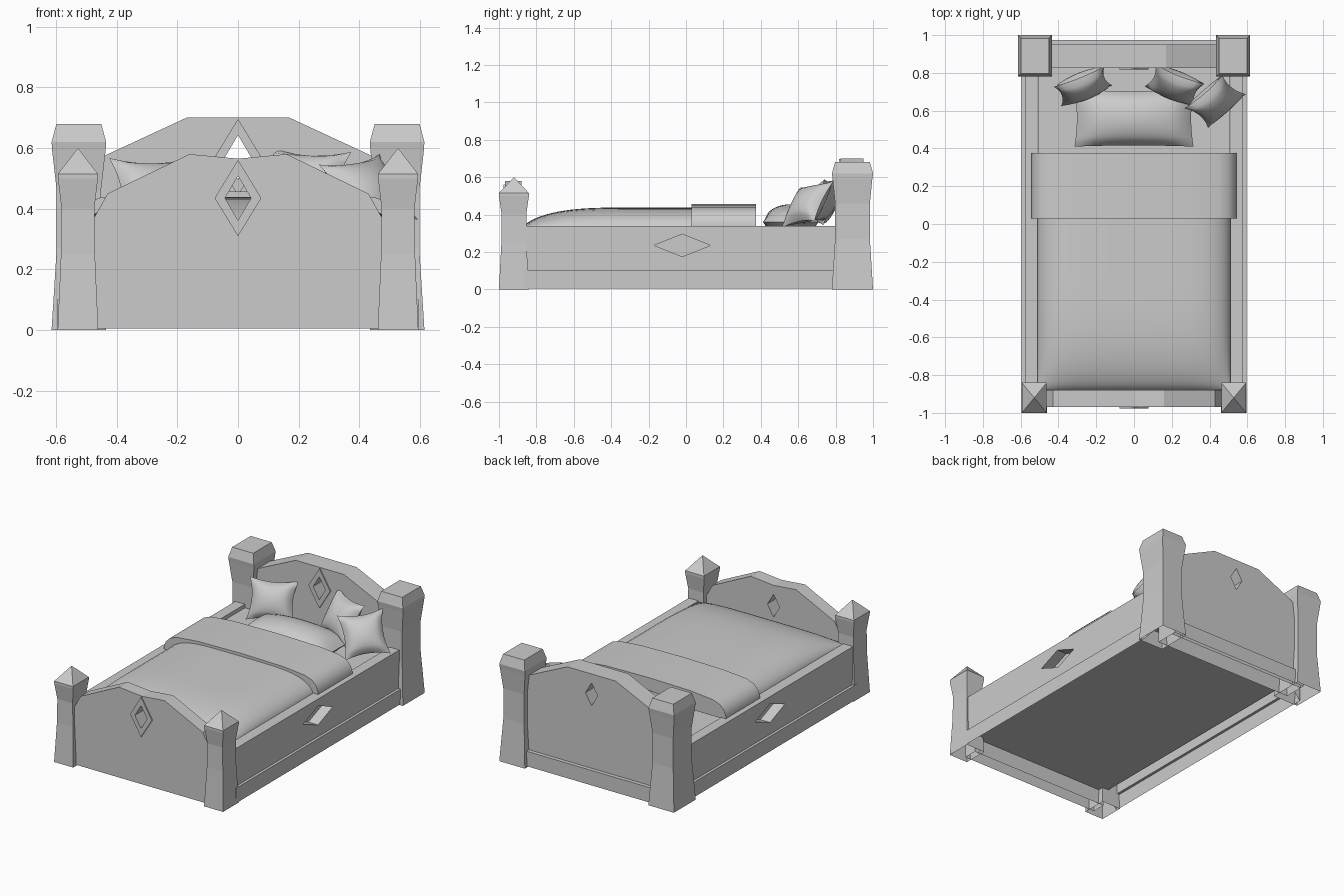
import bpy, bmesh, math
from mathutils import Matrix

cube = bpy.data.objects.get("Cube")
if cube:
    bpy.data.objects.remove(cube)

GREY = (0.6, 0.6, 0.6, 1)
mat = bpy.data.materials.new("plain_grey")
mat.use_nodes = True
mat.diffuse_color = GREY
mat.node_tree.nodes["Principled BSDF"].inputs["Base Color"].default_value = GREY


def finish(name, bm, smooth=False):
    bmesh.ops.recalc_face_normals(bm, faces=bm.faces)
    me = bpy.data.meshes.new(name)
    bm.to_mesh(me)
    bm.free()
    me.materials.append(mat)
    ob = bpy.data.objects.new(name, me)
    bpy.context.collection.objects.link(ob)
    if smooth:
        activate(ob)
        bpy.ops.object.shade_smooth_by_angle(angle=math.radians(40))
    return ob


def activate(ob):
    bpy.ops.object.select_all(action='DESELECT')
    ob.select_set(True)
    bpy.context.view_layer.objects.active = ob


def prism(name, outline, start, end, axis='y', smooth=False):
    """Extrude a 2D outline (x,z along y, or y,z along x)."""
    bm = bmesh.new()
    rings = []
    for d in (start, end):
        rings.append([bm.verts.new((a, d, b) if axis == 'y' else (d, a, b)) for a, b in outline])
    bm.faces.new(rings[0])
    bm.faces.new(rings[1])
    n = len(outline)
    for i in range(n):
        j = (i + 1) % n
        bm.faces.new((rings[0][i], rings[0][j], rings[1][j], rings[1][i]))
    return finish(name, bm, smooth)


def box(name, x, y, z):
    return prism(name, [(x[0], z[0]), (x[1], z[0]), (x[1], z[1]), (x[0], z[1])], *y)


def mirrored(half):
    """Complete a right-hand outline, given from bottom to top, on the left."""
    return half + [(-x, z) for x, z in reversed(half) if x > 0]


def diamond(a, z, w, h):
    return [(a - w, z), (a, z - h), (a + w, z), (a, z + h)]


def cut(ob, outline, start, end, axis='y'):
    cutter = prism("cutter", outline, start, end, axis)
    mod = ob.modifiers.new("hole", 'BOOLEAN')
    mod.operation, mod.solver, mod.object = 'DIFFERENCE', 'EXACT', cutter
    activate(ob)
    bpy.ops.object.modifier_apply(modifier=mod.name)
    bpy.data.objects.remove(cutter)


def open_bottom(ob):
    """Leave the part hollow underneath."""
    bm = bmesh.new()
    bm.from_mesh(ob.data)
    under = [f for f in bm.faces
             if f.normal.z < -.3 and min(v.co.z for v in f.verts) < .01]
    bmesh.ops.delete(bm, geom=under, context='FACES')
    bm.to_mesh(ob.data)
    bm.free()


def post(name, x, y, sections):
    """Loft a square post through (z, half width, half depth) sections."""
    bm = bmesh.new()
    last = None
    for z, hx, hy in sections:
        ring = [bm.verts.new((x + sx * hx, y + sy * hy, z))
                for sx, sy in ((-1, -1), (1, -1), (1, 1), (-1, 1))]
        if last is None:
            bm.faces.new(ring)
        else:
            for i in range(4):
                j = (i + 1) % 4
                bm.faces.new((last[i], last[j], ring[j], ring[i]))
        last = ring
    bm.faces.new(last)
    bmesh.ops.remove_doubles(bm, verts=bm.verts, dist=0.002)
    open_bottom(finish(name, bm))


def pillow(name, w, d, t, pinch, loc, tilt=0, yaw=0, roll=0):
    """Puffed cushion with pinched edges and pointed corners."""
    n = 12
    bm = bmesh.new()
    for side in (1, -1):
        g = []
        for i in range(n + 1):
            u = 2 * i / n - 1
            row = []
            for j in range(n + 1):
                v = 2 * j / n - 1
                puff = ((1 - u * u) * (1 - v * v)) ** 0.5
                row.append(bm.verts.new((w / 2 * u * (1 - pinch * (1 - v * v)),
                                         d / 2 * v * (1 - pinch * (1 - u * u)),
                                         side * t / 2 * puff)))
            g.append(row)
        for i in range(n):
            for j in range(n):
                bm.faces.new((g[i][j], g[i + 1][j], g[i + 1][j + 1], g[i][j + 1]))
    bmesh.ops.remove_doubles(bm, verts=bm.verts, dist=0.0005)
    ob = finish(name, bm, True)
    turn = [Matrix.Rotation(math.radians(a), 4, axis)
            for a, axis in ((yaw, 'Z'), (tilt, 'X'), (roll, 'Z'))]
    ob.matrix_world = Matrix.Translation(loc) @ turn[0] @ turn[1] @ turn[2]


# Four flared corner posts, capped at the head and pointed at the foot
HEAD = [(0, .09, .11), (.27, .073, .093), (.46, .073, .093), (.59, .088, .106),
        (.62, .09, .11), (.68, .074, .093)]
FOOT = [(0, .067, .08), (.25, .056, .067), (.4, .054, .066), (.5, .066, .08),
        (.515, .066, .08), (.6, 0, 0)]
for side, s in (("left", 1), ("right", -1)):
    post("head_post_" + side, s * .525, .89, HEAD)
    post("foot_post_" + side, s * .528, -.92, FOOT)

# Arched end boards with a pierced diamond and raised frame
ENDS = {
    "headboard": (mirrored([(.5, .005), (.5, .45), (.44, .575), (.17, .7)]), .825, .95, .57),
    "footboard": (mirrored([(.5, .005), (.5, .33), (.475, .37), (.43, .45), (.16, .58), (0, .565)]),
                  -.968, -.88, .435),
}
for name, (outline, front, back, z) in ENDS.items():
    hole = diamond(0, z, .043, .073)
    board = prism(name, outline, front, back)
    cut(board, hole, front - .1, back + .1)
    open_bottom(board)
    frame = prism(name + "_diamond_frame", diamond(0, z, .077, .126), front - .008, front)
    cut(frame, hole, front - .1, back)
open_bottom(box("headboard_plinth", (-.5, .5), (.95, .975), (.005, .1)))

# Hollow side rails with a stepped plinth and a diamond opening
RAIL = [(.51, .1), (.595, .005), (.595, .1), (.578, .1), (.578, .34), (.51, .34)]
for side, s in (("left", 1), ("right", -1)):
    rail = prism("side_rail_" + side, [(s * x, z) for x, z in RAIL], -.87, .83)
    cut(rail, diamond(-.02, .235, .15, .06), s * .45, s * .65, 'x')
    open_bottom(rail)

# Mattress
box("mattress", (-.508, .508), (-.885, .83), (.1, .318))

# Domed blanket, rolling down at the foot and sides
bm = bmesh.new()
nx, ny = 24, 30
grid = []
for j in range(ny + 1):
    y = -.875 + 1.2 * (j / ny) ** 1.4
    t = max(0, (-.25 - y) / .625)
    drop = max(0, 1 - t ** 3.5) ** .7
    row = []
    for i in range(nx + 1):
        u = math.sin((i / nx - .5) * math.pi)
        row.append(bm.verts.new((u * .51, y, .328 + .11 * drop * max(0, 1 - abs(u) ** 5) ** .6)))
    grid.append(row)
for j in range(ny):
    for i in range(nx):
        bm.faces.new((grid[j][i], grid[j][i + 1], grid[j + 1][i + 1], grid[j + 1][i]))
finish("blanket", bm, True)

# Turned-down fold lying across the blanket
prism("blanket_fold", mirrored([(.543, .335), (.543, .355), (.53, .39), (.5, .42), (.45, .438),
                                (.3, .452), (0, .457)]), .03, .375, smooth=True)

# Long pillow and three leaning cushions
pillow("long_pillow", .63, .3, .19, .04, (0, .56, .36))
pillow("cushion_right", .29, .25, .13, .16, (-.27, .73, .455), 64, 22)
pillow("cushion_middle", .28, .27, .13, .16, (.215, .735, .475), 62, -20, -3)
pillow("cushion_left", .27, .27, .13, .16, (.43, .65, .455), 54, 36, 9)
